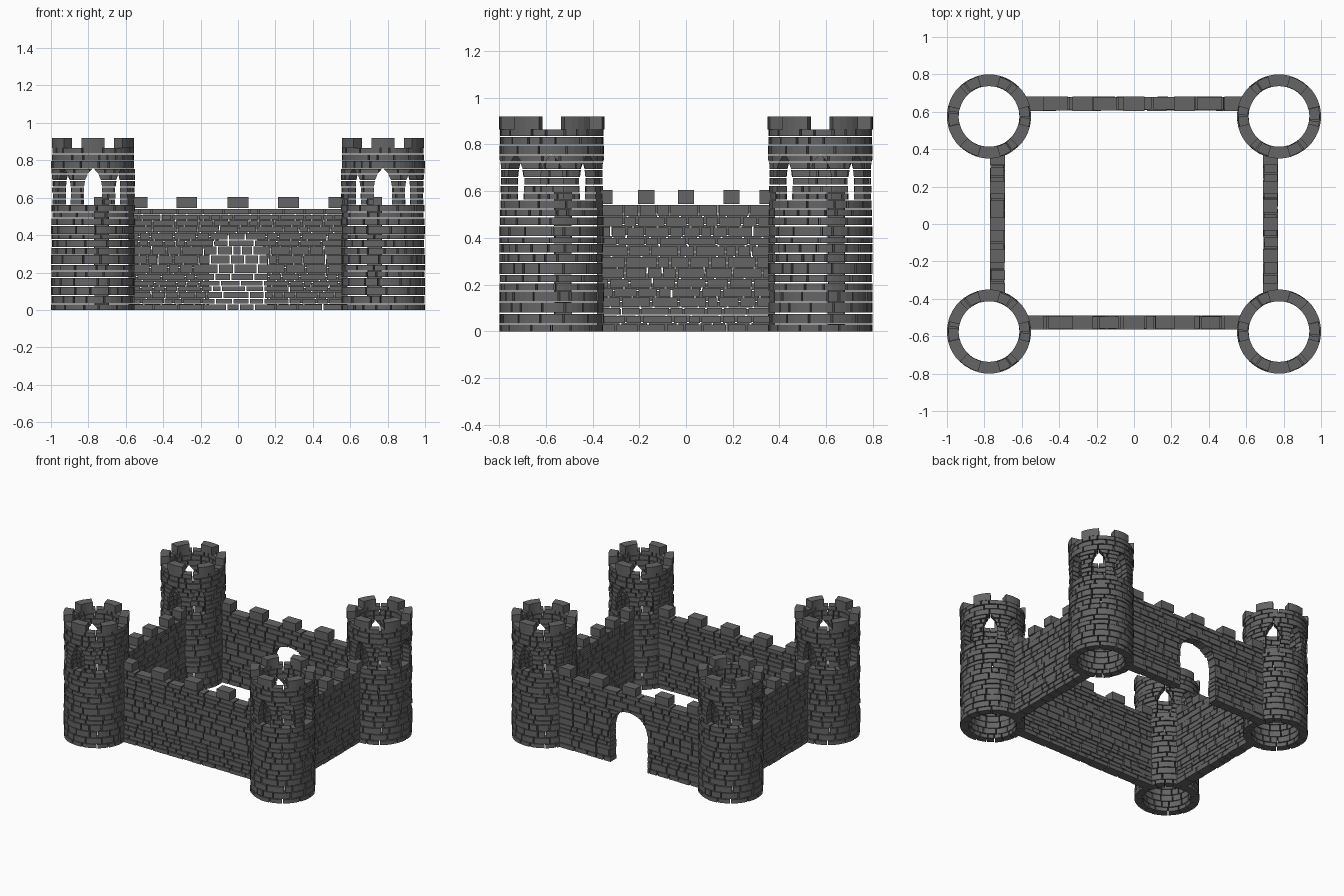
import bpy, bmesh, random
from math import sin, cos, pi, radians, ceil
from mathutils import Matrix, Vector

if "Cube" in bpy.data.objects:
    bpy.data.objects.remove(bpy.data.objects["Cube"])

random.seed(4)
H_GAP, V_GAP = 0.005, 0.008

stone = bpy.data.materials.new("dark_stone")
stone.diffuse_color = (0.13, 0.13, 0.13, 1)
stone.use_nodes = True
stone.node_tree.nodes["Principled BSDF"].inputs["Base Color"].default_value = stone.diffuse_color


def to_object(bm, name, mat=stone):
    bmesh.ops.recalc_face_normals(bm, faces=bm.faces)
    me = bpy.data.meshes.new(name)
    bm.to_mesh(me)
    bm.free()
    ob = bpy.data.objects.new(name, me)
    if mat:
        me.materials.append(mat)
    bpy.context.collection.objects.link(ob)
    return ob


def split(a, b, lo, hi):
    """Cut the span a..b into pieces of random length."""
    sizes, total = [], 0
    while total < b - a:
        sizes.append(random.uniform(lo, hi))
        total += sizes[-1]
    out, p = [], a
    for s in sizes:
        q = p + s * (b - a) / total
        out.append((p, q))
        p = q
    return out


def box(bm, x0, x1, y0, y1, z0, z1):
    m = Matrix.Translation(((x0 + x1) / 2, (y0 + y1) / 2, (z0 + z1) / 2))
    bmesh.ops.create_cube(bm, size=1, matrix=m @ Matrix.Diagonal((x1 - x0, y1 - y0, z1 - z0, 1)))


def arc_brick(bm, a0, a1, r0, r1, z0, z1):
    """Curved block, swept around the tower axis."""
    n = max(1, ceil((a1 - a0) / radians(9)))
    rings = []
    for i in range(n + 1):
        a = a0 + (a1 - a0) * i / n
        rings.append([bm.verts.new((r * cos(a), r * sin(a), z))
                      for r, z in ((r0, z0), (r1, z0), (r1, z1), (r0, z1))])
    for p, q in zip(rings, rings[1:]):
        for k in range(4):
            bm.faces.new((p[k], p[(k + 1) % 4], q[(k + 1) % 4], q[k]))
    bm.faces.new(rings[0])
    bm.faces.new(rings[-1])


def prism(bm, outline, d0, d1, rot):
    """Extrude a (side, z) outline along local x from d0 to d1, then rotate about z."""
    ends = [[bm.verts.new(rot @ Vector((d, s, z))) for s, z in outline] for d in (d0, d1)]
    n = len(outline)
    for k in range(n):
        bm.faces.new((ends[0][k], ends[0][(k + 1) % n], ends[1][(k + 1) % n], ends[1][k]))
    bm.faces.new(ends[0])
    bm.faces.new(ends[1])


def cut(ob, cutter):
    cutter.hide_render = True
    before = len(ob.data.polygons)
    mod = ob.modifiers.new("openings", 'BOOLEAN')
    mod.operation, mod.object = 'DIFFERENCE', cutter
    for solver in ('MANIFOLD', 'EXACT'):
        mod.solver = solver
        bpy.context.view_layer.update()
        me = bpy.data.meshes.new_from_object(ob.evaluated_get(bpy.context.evaluated_depsgraph_get()))
        if len(me.polygons) not in (0, before):
            break
    ob.modifiers.clear()
    ob.data = me
    bpy.data.objects.remove(cutter)


def brick_wall(name, half_len, thick, merlons, merlon_w):
    bm = bmesh.new()
    t = thick / 2
    for z0, z1 in split(0, 0.545, 0.028, 0.055):
        for x0, x1 in split(-half_len, half_len, 0.05, 0.15):
            box(bm, x0 + V_GAP / 2, x1 - V_GAP / 2, -t + random.uniform(0, 0.007),
                t - random.uniform(0, 0.007), z0, z1 - H_GAP)
    # battlements
    for c in merlons:
        box(bm, max(c - merlon_w / 2, -half_len), min(c + merlon_w / 2, half_len),
            -t, t, 0.545, 0.605)
    return to_object(bm, name)


# curtain walls
long_m, short_m = (-0.54, -0.275, 0, 0.27, 0.54), (-0.35, -0.17, 0, 0.195, 0.35)
front = brick_wall("front_wall", 0.59, 0.076, long_m, 0.11)
front.location.y = -0.527
back = brick_wall("back_wall", 0.59, 0.076, long_m, 0.11)
for side, x in (("right", 0.73), ("left", -0.73)):
    wall = brick_wall(side + "_wall", 0.385, 0.08, short_m, 0.07)
    wall.location.x = x
    wall.rotation_euler.z = pi / 2

# arched gateway through the back wall
bm = bmesh.new()
arch = [(-0.155, -0.1), (0.155, -0.1)]
arch += [(0.155 * cos(i * pi / 16), 0.27 + 0.14 * sin(i * pi / 16)) for i in range(17)]
prism(bm, arch, -0.2, 0.2, Matrix.Rotation(pi / 2, 3, 'Z'))
cut(back, to_object(bm, "gate_cutter", None))
back.location.y = 0.643

# round tower: courses of curved bricks
bm = bmesh.new()
rows = split(0, 0.565, 0.028, 0.055) + split(0.565, 0.87, 0.028, 0.05)
for z0, z1 in rows:
    start = random.uniform(0, 2 * pi)
    for a0, a1 in split(start, start + 2 * pi, 0.22, 0.62):
        arc_brick(bm, a0 + 0.018, a1 - 0.018, 0.162 + random.uniform(0, 0.005),
                  0.225 - random.uniform(0, 0.008), z0, z1 - H_GAP)
# tower battlements
for i in range(6):
    a = -pi / 2 + i * pi / 3
    arc_brick(bm, a - 0.28, a + 0.28, 0.162, 0.225, 0.87 - H_GAP, 0.92)
tower = to_object(bm, "tower")

# seven pointed windows, none facing inward along the long wall
bm = bmesh.new()
w = 0.048
lancet = [(-w, 0.563), (w, 0.563), (w, 0.66), (w * 0.88, 0.695), (w * 0.55, 0.73), (0, 0.76),
          (-w * 0.55, 0.73), (-w * 0.88, 0.695), (-w, 0.66)]
for i in range(8):
    if i != 4:
        prism(bm, lancet, 0.13, 0.28, Matrix.Rotation(i * pi / 4, 3, 'Z'))
cut(tower, to_object(bm, "window_cutter", None))

# four corner towers share one mesh
tower.name = "front_right_tower"
tower.location = (0.775, -0.575, 0)
for name, x, y in (("back_right_tower", 1, 1), ("front_left_tower", -1, -1), ("back_left_tower", -1, 1)):
    ob = bpy.data.objects.new(name, tower.data)
    ob.location = (0.775 * x, 0.575 * y, 0)
    ob.rotation_euler.z = 0 if x > 0 else pi
    bpy.context.collection.objects.link(ob)
